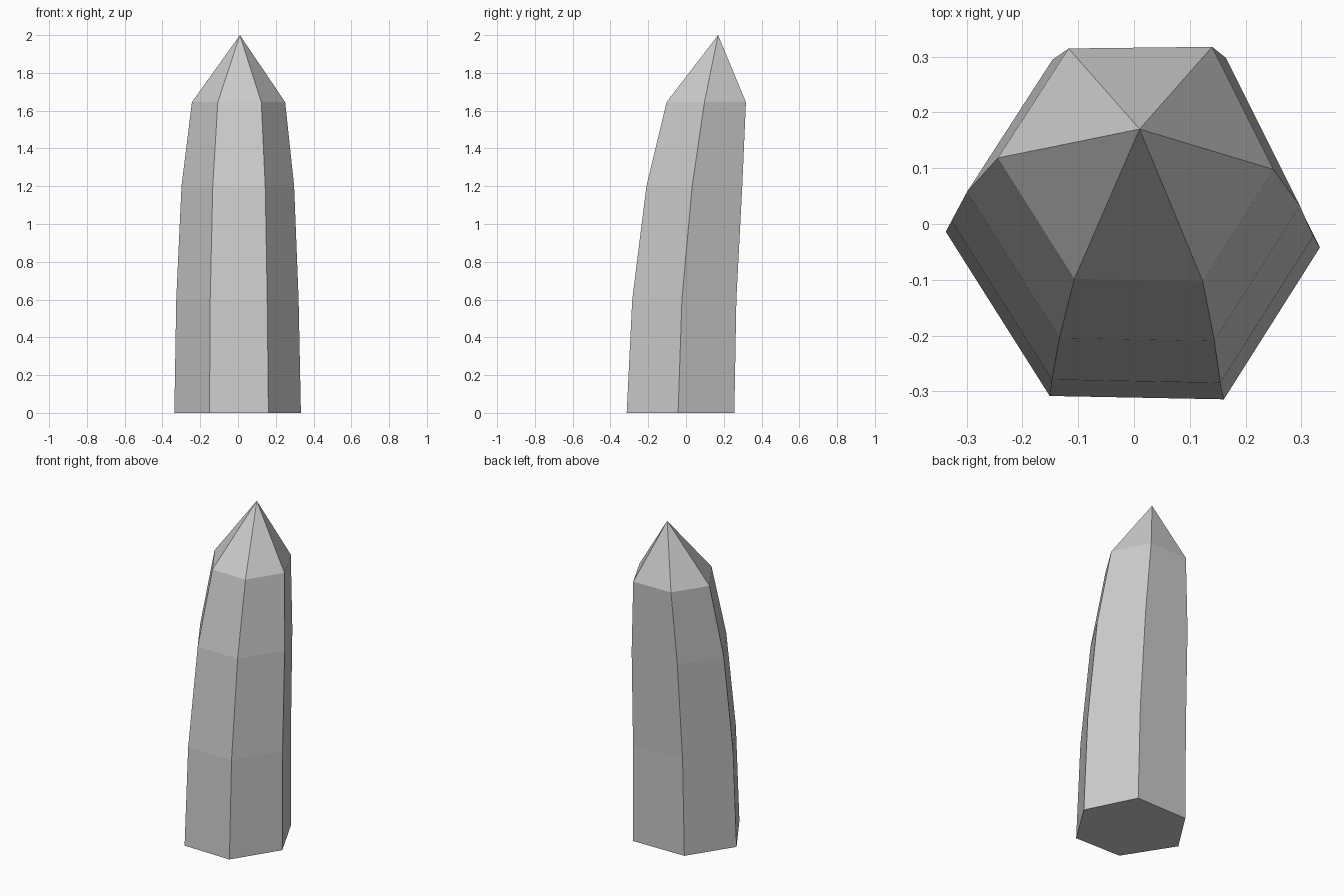
import bpy, bmesh

if "Cube" in bpy.data.objects:
    bpy.data.objects.remove(bpy.data.objects["Cube"])

# slightly irregular hexagonal cross-section, offsets from the axis
SECTION = [(0.335, -0.014), (0.186, 0.284), (-0.163, 0.28),
           (-0.335, 0.014), (-0.149, -0.28), (0.163, -0.286)]

# leaning axis: height, centre x, centre y, section scale
LEVELS = [(0.0, -0.002, -0.028, 1.0),
          (0.6, -0.003, -0.008, 0.967),
          (1.2, -0.001, 0.045, 0.89),
          (1.645, 0.003, 0.108, 0.737)]
TIP = (0.01, 0.17, 2.0)

bm = bmesh.new()
rings = [[bm.verts.new((cx + x * s, cy + y * s, z)) for x, y in SECTION]
         for z, cx, cy, s in LEVELS]
tip = bm.verts.new(TIP)
n = len(SECTION)

# flat base, faceted shaft, pointed termination
bm.faces.new(rings[0][::-1])
for low, high in zip(rings, rings[1:]):
    for i in range(n):
        j = (i + 1) % n
        bm.faces.new((low[i], low[j], high[j], high[i]))
for i in range(n):
    bm.faces.new((rings[-1][i], rings[-1][(i + 1) % n], tip))
bmesh.ops.recalc_face_normals(bm, faces=bm.faces)

mesh = bpy.data.meshes.new("crystal_shard")
bm.to_mesh(mesh)
bm.free()
crystal = bpy.data.objects.new("crystal_shard", mesh)
bpy.context.collection.objects.link(crystal)
